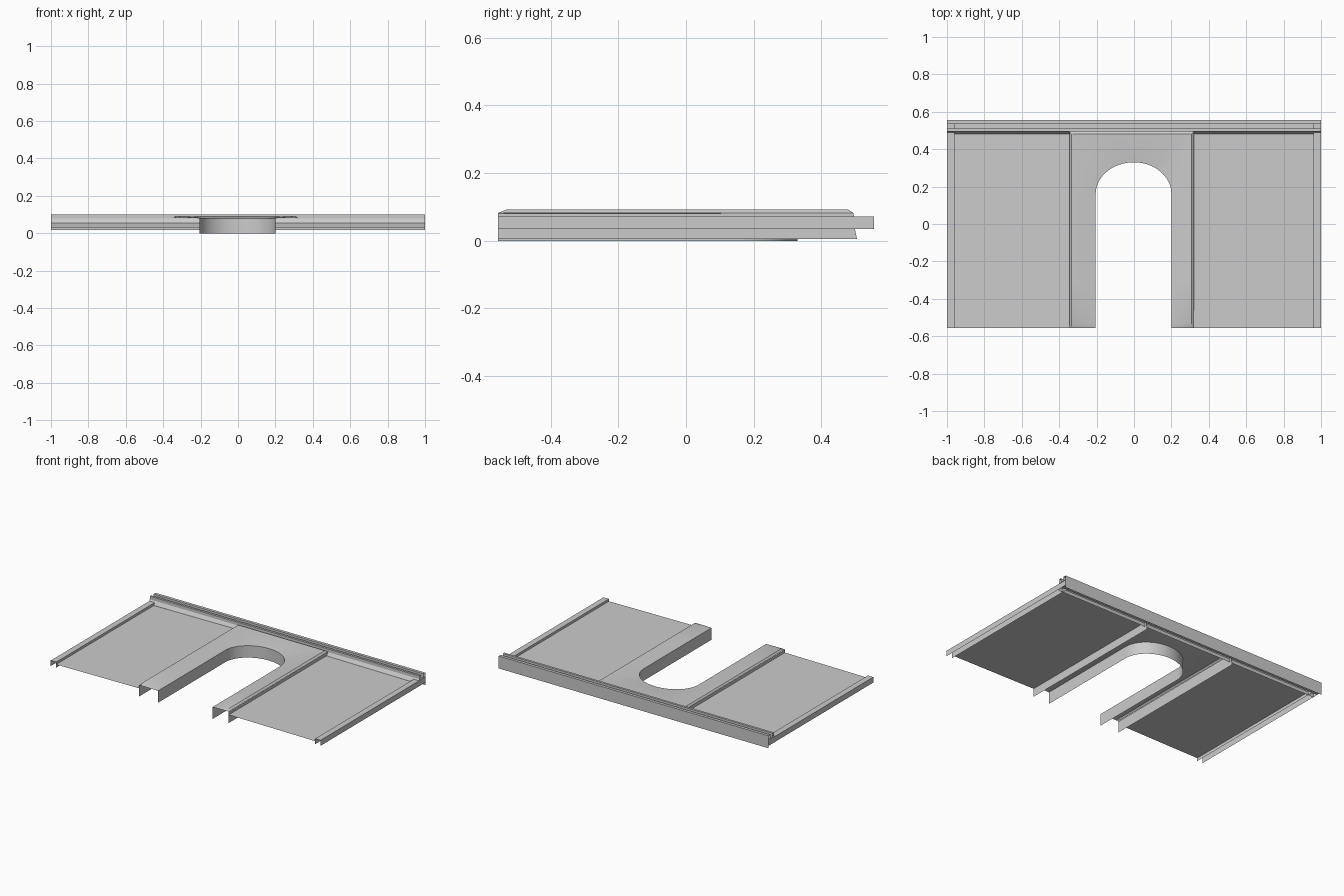
import bpy, math

if "Cube" in bpy.data.objects:
    bpy.data.objects.remove(bpy.data.objects["Cube"])

F, B = -0.555, 0.555          # front and back limits


def make(name, verts, faces, smooth=False):
    me = bpy.data.meshes.new(name)
    me.from_pydata(verts, [], faces)
    me.update()
    ob = bpy.data.objects.new(name, me)
    bpy.context.collection.objects.link(ob)
    if smooth:
        bpy.context.view_layer.objects.active = ob
        ob.select_set(True)
        bpy.ops.object.shade_smooth_by_angle(angle=math.radians(25))
        ob.select_set(False)
    return ob


def loft(name, rings, smooth=False):
    """Open sheet through equally long rows of points."""
    n = len(rings[0])
    verts = [p for r in rings for p in r]
    faces = [(k * n + i, k * n + i + 1, (k + 1) * n + i + 1, (k + 1) * n + i)
             for k in range(len(rings) - 1) for i in range(n - 1)]
    return make(name, verts, faces, smooth)


def along_y(name, prof, y0, y1):
    return loft(name, [[(x, y0, z) for x, z in prof], [(x, y1, z) for x, z in prof]])


def along_x(name, prof, x0, x1):
    return loft(name, [[(x1, y, z) for y, z in prof], [(x0, y, z) for y, z in prof]])


# U-shaped path: left leg, round or square head, right leg
def u_path(left, right, head, z, square, z_front=None):
    cy, segs = 0.16, 32
    legs = [F, F + 0.025, -0.3, -0.05]
    zs = [z if z_front is None else z_front] + [z] * 3
    pts = [(-left, y, h) for y, h in zip(legs, zs)]
    for i in range(segs + 1):
        a = math.pi * (1 - i / segs)
        c, s = math.cos(a), math.sin(a)
        m = max(abs(c), abs(s)) if square else 1
        pts.append((c / m * (left if c < 0 else right), cy + s / m * (head - cy), z))
    return pts + [(right, y, h) for y, h in zip(legs[::-1], zs[::-1])]


# raised surround of the cut-out, dished toward the opening
inner = u_path(0.205, 0.2, 0.33, 0.08, False)
crest = u_path(0.335, 0.308, 0.48, 0.092, True, 0.082)
mid = [((a[0] + b[0]) / 2, (a[1] + b[1]) / 2, a[2] * 0.3 + b[2] * 0.7)
       for a, b in zip(inner, crest)]
rim = u_path(0.345, 0.32, 0.495, 0.082, True, 0.08)
loft("cutout_surround", [inner, mid, crest, rim], True)

# wall hanging around the opening
loft("cutout_wall", [[(x, y, 0) for x, y, z in inner], inner], True)

for side, s, edge in (("left", -1, 0.345), ("right", 1, 0.32)):
    # flat deck panel, falling slightly to the outside
    along_y(side + "_panel", [(s * edge, 0.06), (s * 0.96, 0.055)], F, 0.48)
    # rib under the step beside the cut-out
    rib = [(F, 0.005), (0.505, 0.005), (0.5, 0.03), (0.495, 0.082), (F, 0.08)]
    make(side + "_rib", [(s * edge, y, z) for y, z in rib], [range(5)])
    # outer edge rail: raised channel with hanging inner flange
    along_y(side + "_rail", [(s * 0.96, 0.034), (s * 0.96, 0.071),
                             (s, 0.071), (s, 0.034)], F, B)

# rear rail: step, raised bar, groove and back wall
along_x("rear_rail", [(0.48, 0.056), (0.495, 0.08), (0.495, 0.101), (0.51, 0.101),
                      (0.51, 0.04), (0.535, 0.04), (0.535, 0.101),
                      (B, 0.101), (B, 0.018)], -1, 1)
along_x("rear_flange", [(0.48, 0.056), (0.485, 0.03)], -1, 1)
